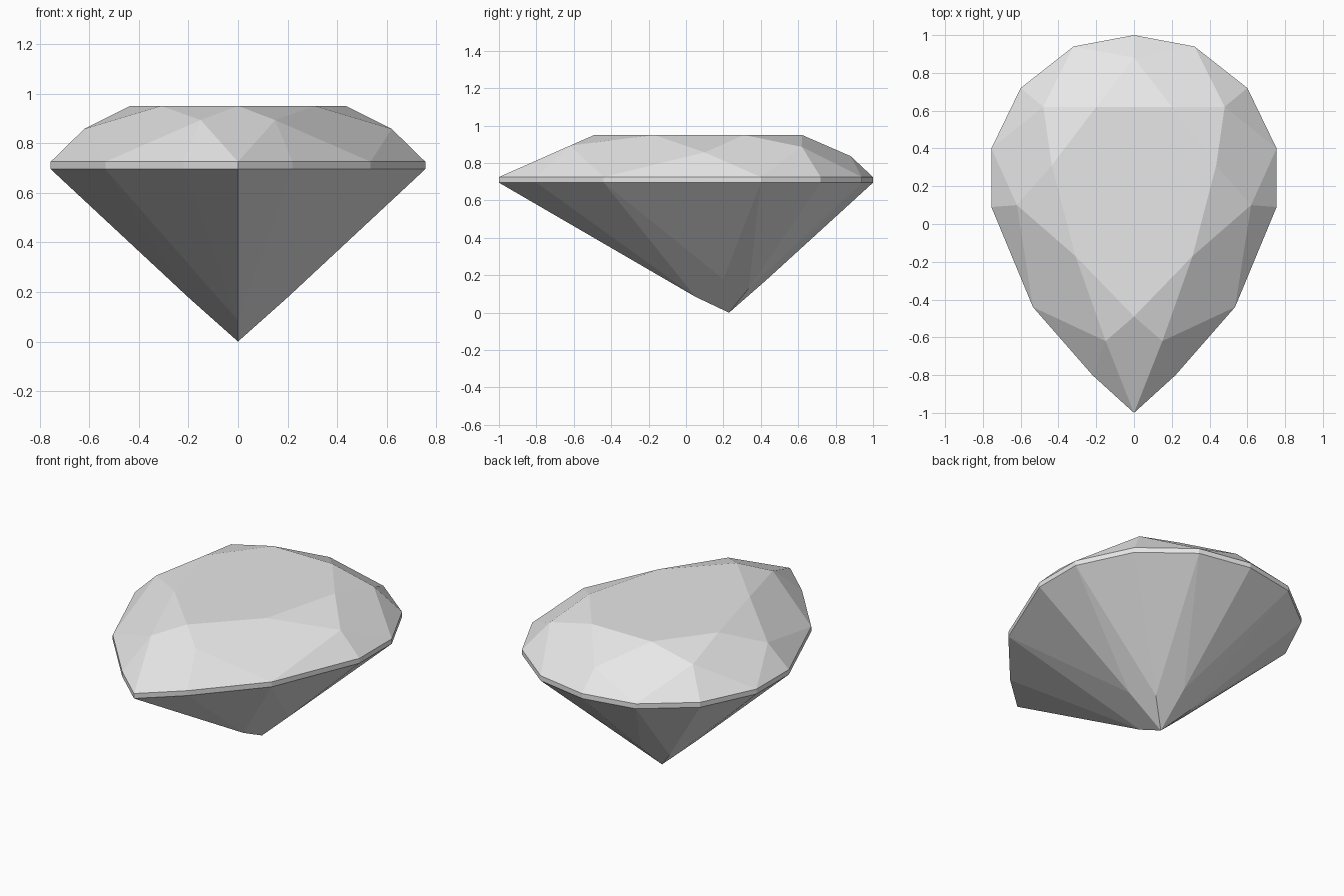
import bpy

cube = bpy.data.objects.get("Cube")
if cube:
    bpy.data.objects.remove(cube, do_unlink=True)

GIRDLE_LOW, GIRDLE_HIGH, TABLE = 0.695, 0.725, 0.95

grey = bpy.data.materials.new("pale_grey")
grey.use_nodes = True
grey.diffuse_color = (0.8, 0.8, 0.8, 1)
grey.node_tree.nodes["Principled BSDF"].inputs["Base Color"].default_value = (0.8, 0.8, 0.8, 1)


def ring(half):
    """Complete a half outline into a closed ring, mirrored across x."""
    return half + [(-x, y, z) for x, y, z in reversed(half) if x > 0]


def at(outline, z):
    return [(x, y, z) for x, y in outline]


def build(name, facets):
    """Make a flat-shaded object from facets given as point lists."""
    points = list(dict.fromkeys(p for f in facets for p in f))
    index = {p: i for i, p in enumerate(points)}
    mesh = bpy.data.meshes.new(name)
    mesh.from_pydata(points, [], [[index[p] for p in f] for f in facets])
    mesh.materials.append(grey)
    obj = bpy.data.objects.new(name, mesh)
    bpy.context.collection.objects.link(obj)
    return obj


# Pear-shaped outline, half of it from the front tip to the rounded back
outline = [(0, -1), (0.22, -0.8), (0.535, -0.44), (0.755, 0.09),
           (0.755, 0.4), (0.6, 0.72), (0.32, 0.94), (0, 1)]
low = ring(at(outline, GIRDLE_LOW))
high = ring(at(outline, GIRDLE_HIGH))
n = len(low)

# Girdle: thin vertical band
build("girdle", [[low[k], low[(k + 1) % n], high[(k + 1) % n], high[k]]
                 for k in range(n)])

# Crown: table, star facets, kites and upper girdle facets
table = ring(at([(0, -0.49), (0.31, -0.17), (0.435, 0.31), (0.2, 0.62)], TABLE))
star = ring([(0.15, -0.62, 0.893), (0.62, 0.1, 0.857),
             (0.48, 0.62, 0.886), (0, 0.88, 0.837)])
m = len(table)
crown = [table]
for i in range(m):
    crown.append([star[i], table[(i + 1) % m], table[i]])
    crown.append([high[2 * i], star[i], table[i], star[i - 1]])
for k in range(n):
    crown.append([high[k], high[(k + 1) % n], star[k // 2]])
build("crown", crown)

# Pavilion: long lower facets and narrow kites meeting at the culet
culet = (0, 0.23, 0)
lower = ring([(0, 0.05, 0.085), (0.2, 0.2, 0.178),
              (0.124, 0.335, 0.13), (0, 0.43, 0.175)])
p = len(lower)
pavilion = []
for k in range(n):
    pavilion.append([low[(k + 1) % n], low[k], lower[(k // 2) % p]])
for i in range(1, p + 1):
    pavilion.append([low[2 * i], lower[i - 1], culet, lower[i % p]])
build("pavilion", pavilion)
